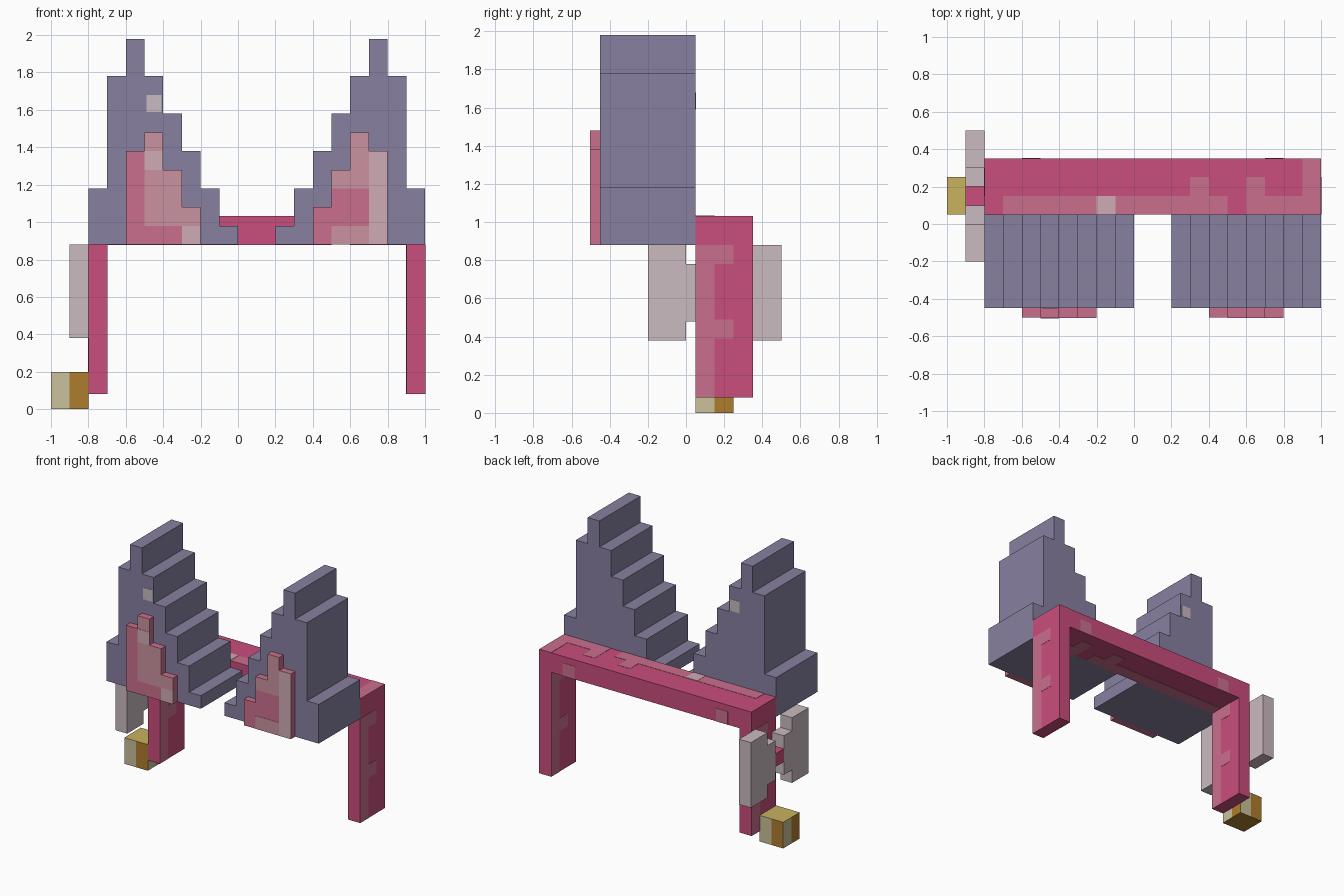
import bpy
import bmesh
from mathutils import Vector

cube = bpy.data.objects.get("Cube")
if cube:
    bpy.data.objects.remove(cube, do_unlink=True)

STEP = 0.1   # width of one block step
SKIN = 0.002  # how far painted plates stand out


def material(name, rgb):
    lin = [((c / 255 + 0.055) / 1.055) ** 2.4 for c in rgb] + [1.0]
    m = bpy.data.materials.new(name)
    m.use_nodes = True
    m.diffuse_color = lin
    m.node_tree.nodes["Principled BSDF"].inputs["Base Color"].default_value = lin
    return m


slate = material("slate purple", (135, 128, 160))
rose = material("rose", (202, 77, 125))
light_rose = material("light rose", (203, 111, 141))
blush = material("blush", (203, 146, 161))
pale_blush = material("pale blush", (208, 171, 181))
pale = material("pale mauve", (202, 187, 193))
khaki = material("khaki", (202, 193, 155))
dark_gold = material("dark gold", (174, 125, 45))
gold = material("gold", (200, 178, 95))


def finish(bm, name, *mats):
    bmesh.ops.recalc_face_normals(bm, faces=bm.faces)
    mesh = bpy.data.meshes.new(name)
    bm.to_mesh(mesh)
    bm.free()
    for m in mats:
        mesh.materials.append(m)
    ob = bpy.data.objects.new(name, mesh)
    bpy.context.collection.objects.link(ob)
    return ob


def box(name, mat, x, y, z):
    bm = bmesh.new()
    bmesh.ops.create_cube(bm, size=1)
    for v in bm.verts:
        v.co = Vector([(a + b) / 2 + c * (b - a) for (a, b), c in zip((x, y, z), v.co)])
    return finish(bm, name, mat)


def prism(name, mat, outline, y):
    """Extrude an outline of (x, z) points between two y values."""
    bm = bmesh.new()
    face = bm.faces.new([bm.verts.new((px, y[0], pz)) for px, pz in outline])
    new = bmesh.ops.extrude_face_region(bm, geom=[face])["geom"]
    verts = [g for g in new if isinstance(g, bmesh.types.BMVert)]
    bmesh.ops.translate(bm, verts=verts, vec=(0, y[1] - y[0], 0))
    return finish(bm, name, mat)


def staircase(name, mat, start, side, tops, base, y):
    """Stepped block whose columns run from start towards side."""
    outline = [(start, base)]
    for i, top in enumerate(tops):
        outline += [(start + side * STEP * i, top), (start + side * STEP * (i + 1), top)]
    outline.append((start + side * STEP * len(tops), base))
    return prism(name, mat, outline, y)


# Headband: top bar and two legs as one arch
arch = [(-0.8, 0.08), (-0.8, 1.03), (1, 1.03), (1, 0.08),
        (0.9, 0.08), (0.9, 0.88), (-0.7, 0.88), (-0.7, 0.08)]
prism("headband", rose, arch, (0.05, 0.35))

# Ears with inner ears, mirrored about the middle of the headband
ear_tops = [0.98, 1.18, 1.38, 1.58, 1.78, 1.98, 1.78, 1.18]
inner_tops = [1.08, 1.28, 1.48, 1.38]
for label, side in (("left", 1), ("right", -1)):
    centre = 0.1
    staircase(label + "_ear", slate, centre + side * 0.1, side, ear_tops, 0.88, (-0.45, 0.05))
    staircase(label + "_inner_ear", light_rose, centre + side * 0.3, side,
              inner_tops, 0.88, (-0.5, -0.45))

# Painted patches on the inner ears
front = (-0.5 - SKIN, -0.498)
staircase("right_inner_ear_blush", blush, -0.2, -1, inner_tops[:3], 0.98, front)
box("left_inner_ear_blush", blush, (0.6, 0.7), front, (1.18, 1.48))
box("left_inner_ear_low_blush", blush, (0.5, 0.7), front, (0.88, 0.98))
box("left_inner_ear_step_blush", blush, (0.5, 0.6), front, (1.18, 1.28))
box("left_inner_ear_pale", pale_blush, (0.7, 0.8), front, (0.88, 1.38))
paler = (front[0] - SKIN, front[1])
box("right_inner_ear_pale", pale_blush, (-0.5, -0.4), paler, (1.28, 1.38))
box("right_inner_ear_low_pale", pale_blush, (-0.3, -0.2), front, (0.88, 0.98))

# Pale spot on both faces of the right ear
for label, y in (("front", -0.45), ("back", 0.05)):
    box("ear_spot_" + label, pale, (-0.49, -0.41), (y - SKIN, y + SKIN), (1.59, 1.68))

# Painted patches on the headband bar
strips = [((-0.7, 0.5), (0.05, 0.15)), ((0.3, 0.4), (0.15, 0.25)),
          ((0.6, 0.9), (0.05, 0.15)), ((0.6, 0.7), (0.15, 0.25))]
for label, z in (("top", 1.03), ("under", 0.88)):
    for x, y in strips:
        box("band_patch_" + label, light_rose, x, y, (z - SKIN, z + SKIN))
top = (1.03 - SKIN, 1.03 + SKIN)
box("band_end_patch", light_rose, (0.9, 1), (0.05, 0.35), top)
box("band_pale_patch", pale_blush, (-0.2, -0.1), (0.05, 0.15), (top[0], top[1] + SKIN))
for x in (-0.6, 0.7):
    box("band_back_patch", light_rose, (x, x + STEP), (0.35 - SKIN, 0.35 + SKIN), (0.88, 0.98))

# Painted patches on the leg sides, turned half round on the -x faces
leg_patches = [((-0.15, -0.05), (0.08, 0.88)), ((-0.05, 0.05), (0.78, 0.88)),
               ((-0.05, 0.05), (0.39, 0.49))]
for x, turn in ((1, 1), (-0.7, 1), (0.9, -1), (-0.8, -1)):
    for y, z in leg_patches:
        ys = sorted(0.2 + turn * v for v in y)
        box("leg_patch", light_rose, (x - SKIN, x + SKIN), ys, z)

# Bow on the right leg
bow_x = (-0.9, -0.8)
box("bow_knot", rose, bow_x, (0.1, 0.2), (0.58, 0.68))
for label, inner, outer in (("front", (0, 0.1), (-0.2, 0)), ("back", (0.2, 0.3), (0.3, 0.5))):
    box("bow_neck_" + label, pale, bow_x, inner, (0.48, 0.78))
    box("bow_loop_" + label, pale, bow_x, outer, (0.38, 0.88))

# Bell: gold top, each side half khaki and half dark gold
bm = bmesh.new()
bmesh.ops.create_cube(bm, size=0.2)
bmesh.ops.subdivide_edges(bm, edges=bm.edges[:], cuts=1, use_grid_fill=True)
bm.normal_update()
for f in bm.faces:
    n, c = f.normal, f.calc_center_median()
    if n.z > 0.5:
        f.material_index = 2
    elif abs(n.z) < 0.5 and n.x * c.y - n.y * c.x < 0:
        f.material_index = 1
bell = finish(bm, "bell", dark_gold, khaki, gold)
bell.location = (-0.9, 0.15, 0.1)
